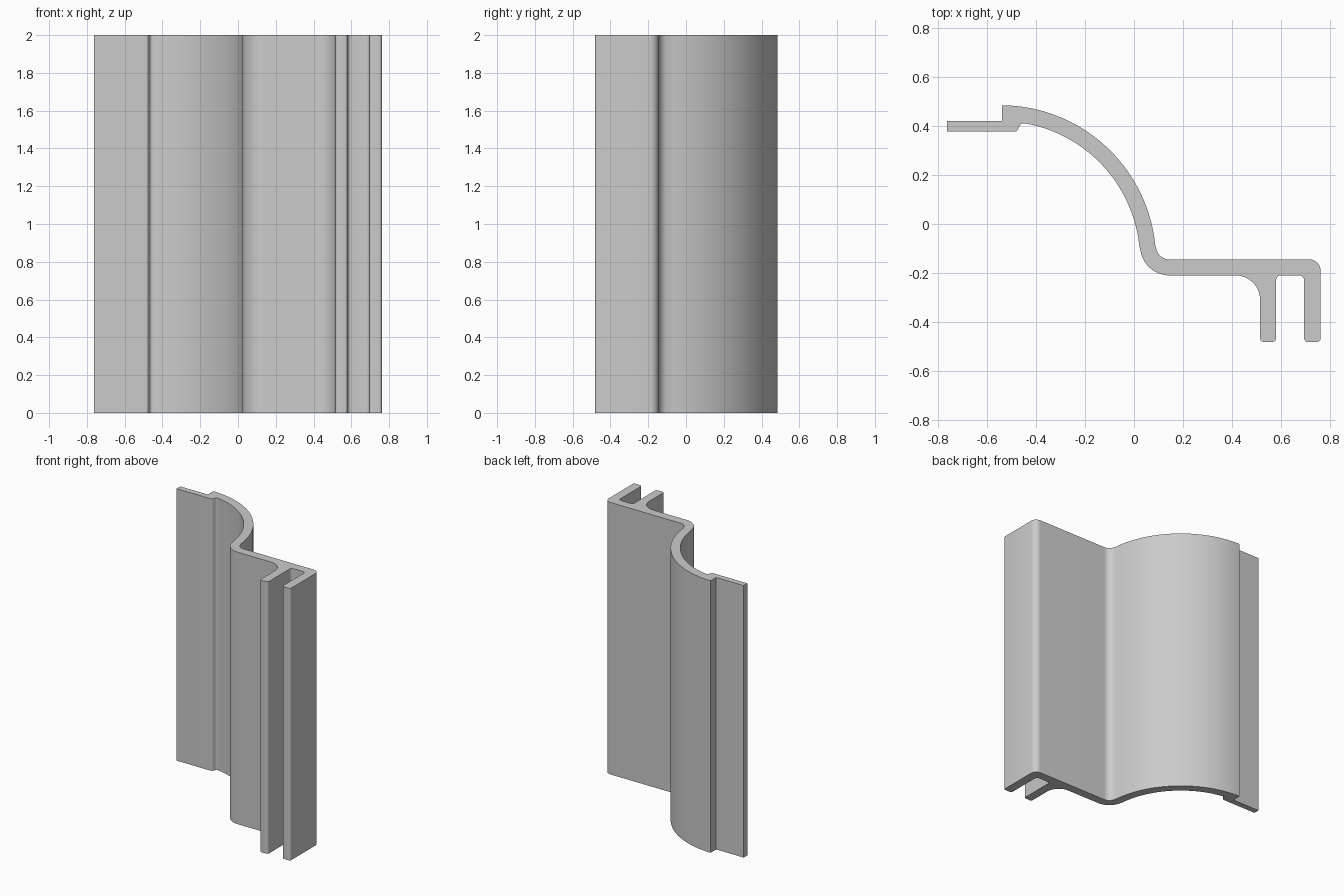
import bpy, bmesh
from math import cos, sin, radians

if "Cube" in bpy.data.objects:
    bpy.data.objects.remove(bpy.data.objects["Cube"], do_unlink=True)

HEIGHT = 2.0


def arc(cx, cy, r, start, end, steps=6):
    """Points along an arc, angles in degrees."""
    angles = [radians(start + (end - start) * i / steps) for i in range(steps + 1)]
    return [(cx + r * cos(a), cy + r * sin(a)) for a in angles]


def leg_end(left, right, bottom, r=0.015):
    """Rounded free end of a leg, walked from left to right."""
    return (arc(left + r, bottom + r, r, 180, 270, 4)
            + arc(right - r, bottom + r, r, 270, 360, 4))


# Cross-section, walked counter-clockwise from the thin flange
profile = [(-0.763, 0.377), (-0.49, 0.377)]
profile += arc(-0.488, 0.392, 0.015, 280, 340, 4)            # lip below the flange
profile += arc(-0.453, 0.396, 0.015, 160, 90, 4)
profile += arc(-0.545, -0.15, 0.57, 79, 6, 40)               # inside of the curved wall
profile += arc(0.145, -0.09, 0.12, 187, 270, 14)             # outer bend
profile += arc(0.415, -0.31, 0.1, 90, 0, 12)                 # fillet into the first leg
profile += leg_end(0.515, 0.58, -0.482)
profile += arc(0.6, -0.23, 0.02, 180, 90, 5)                 # slot between the legs
profile += arc(0.675, -0.23, 0.02, 90, 0, 5)
profile += leg_end(0.695, 0.762, -0.482)
profile += arc(0.717, -0.19, 0.045, 0, 90, 8)                # rounded shelf corner
profile += arc(0.145, -0.09, 0.055, 270, 187, 10)            # inner bend
profile += arc(-0.545, -0.15, 0.635, 5.5, 89.5, 44)          # outside of the curved wall
profile += [(-0.54, 0.42), (-0.763, 0.42)]                   # step down to the flange

# Extrude the cross-section upwards
bm = bmesh.new()
base = bm.faces.new([bm.verts.new((x, y, 0)) for x, y in profile])
top = bmesh.ops.extrude_face_region(bm, geom=[base], use_keep_orig=True)
verts = [v for v in top["geom"] if isinstance(v, bmesh.types.BMVert)]
bmesh.ops.translate(bm, verts=verts, vec=(0, 0, HEIGHT))
bmesh.ops.recalc_face_normals(bm, faces=bm.faces)
mesh = bpy.data.meshes.new("extruded_trim")
bm.to_mesh(mesh)
bm.free()

trim = bpy.data.objects.new("extruded_trim", mesh)
bpy.context.collection.objects.link(trim)

# Plain grey finish
grey = bpy.data.materials.new("light_grey")
grey.use_nodes = True
colour = (0.6, 0.6, 0.6, 1)
grey.diffuse_color = colour
grey.node_tree.nodes["Principled BSDF"].inputs["Base Color"].default_value = colour
mesh.materials.append(grey)

# Smooth curves, crisp corners
bpy.ops.object.select_all(action="DESELECT")
trim.select_set(True)
bpy.context.view_layer.objects.active = trim
bpy.ops.object.shade_smooth_by_angle(angle=radians(30))
